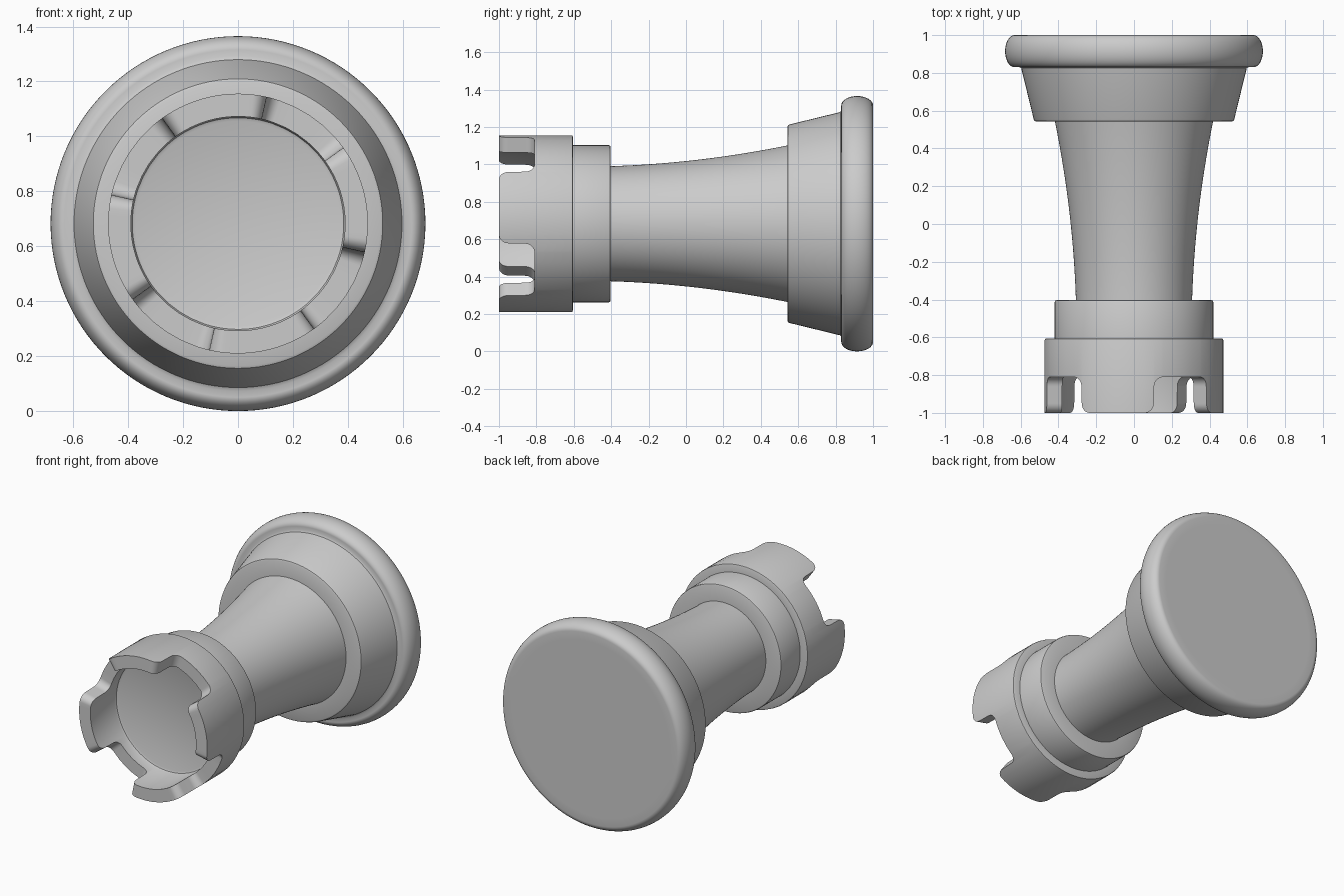
import bpy, bmesh
from math import sin, cos, pi, radians

if "Cube" in bpy.data.objects:
    bpy.data.objects.remove(bpy.data.objects["Cube"])

AXIS_Z = 0.6825   # the piece lies along y at this height


def ring(bm, pts):
    """Ring of vertices from (radius, y, angle) triples."""
    return [bm.verts.new((r * cos(a), y, AXIS_Z + r * sin(a))) for r, y, a in pts]


def skin(name, rows):
    """Join rings into a closed skin, cap both ends and make an object."""
    bm = bmesh.new()
    rings = [ring(bm, row) for row in rows]
    for p, q in zip(rings, rings[1:]):
        n = len(p)
        for i in range(n):
            j = (i + 1) % n
            bm.faces.new((p[i], p[j], q[j], q[i]))
    bm.faces.new(rings[0])
    bm.faces.new(rings[-1])
    bmesh.ops.recalc_face_normals(bm, faces=bm.faces)
    mesh = bpy.data.meshes.new(name)
    bm.to_mesh(mesh)
    bm.free()
    ob = bpy.data.objects.new(name, mesh)
    bpy.context.collection.objects.link(ob)
    bpy.ops.object.select_all(action='DESELECT')
    ob.select_set(True)
    bpy.context.view_layer.objects.active = ob
    bpy.ops.object.shade_smooth_by_angle(angle=radians(35))
    return ob


def lathe(name, profile, n=128):
    return skin(name, [[(r, y, 2 * pi * i / n) for i in range(n)] for r, y in profile])


# Base: flat foot, rounded bead, tapered skirt
bead = [(0.6325 + 0.05 * sin(t), 0.915 + 0.085 * cos(t))
        for t in [pi * k / 16 for k in range(17)]]
lathe("base", [(0.58, 1.0)] + bead + [
    (0.61, 0.832), (0.597, 0.825), (0.531, 0.555), (0.527, 0.546), (0.518, 0.542), (0.40, 0.542)])

# Column: concave flare towards the base
column = []
for k in range(25):
    t = k / 24
    column.append((0.307 + 0.028 * t + 0.085 * t * t, -0.42 + 0.97 * t))
lathe("column", column)

# Collar under the crown
lathe("collar", [(0.29, -0.403), (0.41, -0.403), (0.417, -0.406), (0.42, -0.413), (0.42, -0.62)])

# Crown: cup whose rim follows rounded notches, four around
R_OUT, R_IN, FILLET, HALF = 0.473, 0.39, 0.05, 0.17
quarter = [(HALF * 0.35 * k, -0.81) for k in range(2)]
steps = [pi / 2 * k / 8 for k in range(9)]
quarter += [(HALF - FILLET + FILLET * sin(t) - 0.001, -0.81 - FILLET * (1 - cos(t))) for t in steps]
quarter += [(HALF + FILLET * (1 - cos(t)) + 0.001, -1 + FILLET * (1 - sin(t))) for t in steps]
merlon_mid = pi / 4 * R_OUT
edge = quarter[-1][0]
quarter += [(edge + (merlon_mid - edge) * k / 6, -1.0) for k in range(1, 7)]
period = [(-s, y) for s, y in quarter[:0:-1]] + quarter[:-1]
rim = [(y, radians(56.5) + q * pi / 2 + s / R_OUT) for q in range(4) for s, y in period]


def level(r, y):
    return [(r, y, a) for _, a in rim]


skin("crown", [
    level(0.40, -0.605), level(0.464, -0.605), level(0.471, -0.608), level(R_OUT, -0.615),
    [(R_OUT, y, a) for y, a in rim],
    [(R_IN, y, a) for y, a in rim],
    level(R_IN, -0.745), level(R_IN - 0.005, -0.733), level(R_IN - 0.017, -0.728)])
